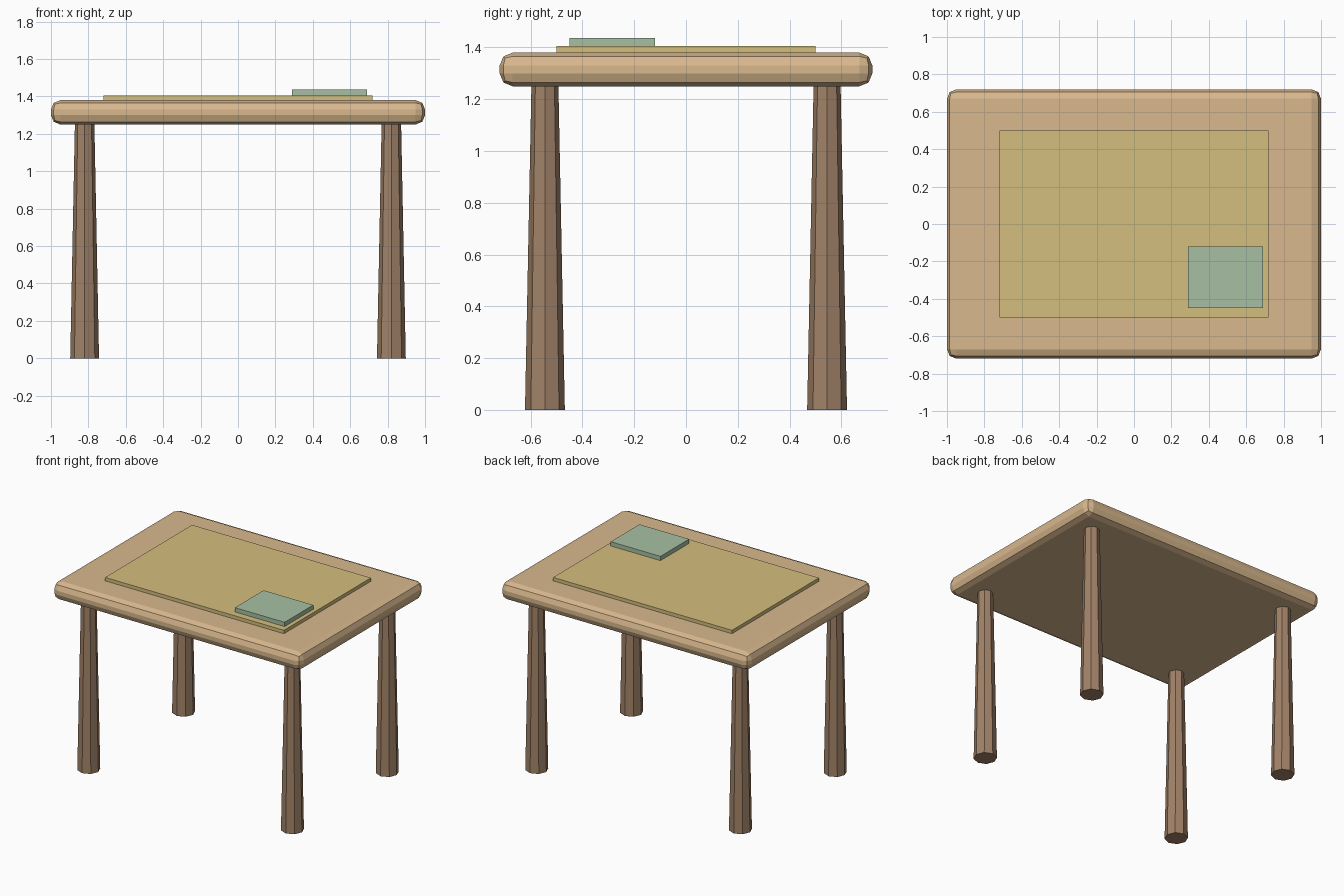
import bpy

cube = bpy.data.objects.get("Cube")
if cube:
    bpy.data.objects.remove(cube, do_unlink=True)


def make_material(name, colour):
    mat = bpy.data.materials.new(name)
    mat.use_nodes = True
    rgba = (*colour, 1.0)
    mat.diffuse_color = rgba
    mat.node_tree.nodes["Principled BSDF"].inputs["Base Color"].default_value = rgba
    return mat


def make_box(name, low, high, mat, bevel=0.0):
    centre = [(a + b) / 2 for a, b in zip(low, high)]
    bpy.ops.mesh.primitive_cube_add(size=1, location=centre)
    obj = bpy.context.object
    obj.name = name
    obj.scale = [b - a for a, b in zip(low, high)]
    bpy.ops.object.transform_apply(location=False, rotation=False, scale=True)
    obj.data.materials.append(mat)
    if bevel:
        mod = obj.modifiers.new("rounded_edges", "BEVEL")
        mod.width = bevel
        mod.segments = 2
    return obj


light_wood = make_material("light wood", (0.69, 0.48, 0.27))
dark_wood = make_material("dark wood", (0.36, 0.225, 0.138))
straw = make_material("straw yellow", (0.66, 0.52, 0.21))
sage = make_material("sage green", (0.39, 0.53, 0.37))

# Tabletop with rounded edges
make_box("tabletop", (-1, -0.72, 1.25), (1, 0.72, 1.38), light_wood, bevel=0.05)

# Mat and the small pad lying on it
make_box("table_mat", (-0.72, -0.5, 1.375), (0.72, 0.5, 1.405), straw)
make_box("small_pad", (0.29, -0.45, 1.405), (0.69, -0.12, 1.436), sage)

# Four tapered eight-sided legs
LEG_HEIGHT = 1.26
for end, y in (("front", -0.545), ("back", 0.545)):
    for side, x in (("right", -0.82), ("left", 0.82)):
        bpy.ops.mesh.primitive_cone_add(
            vertices=8, radius1=0.077, radius2=0.052, depth=LEG_HEIGHT,
            location=(x, y, LEG_HEIGHT / 2))
        leg = bpy.context.object
        leg.name = f"{end}_{side}_leg"
        leg.data.materials.append(dark_wood)
